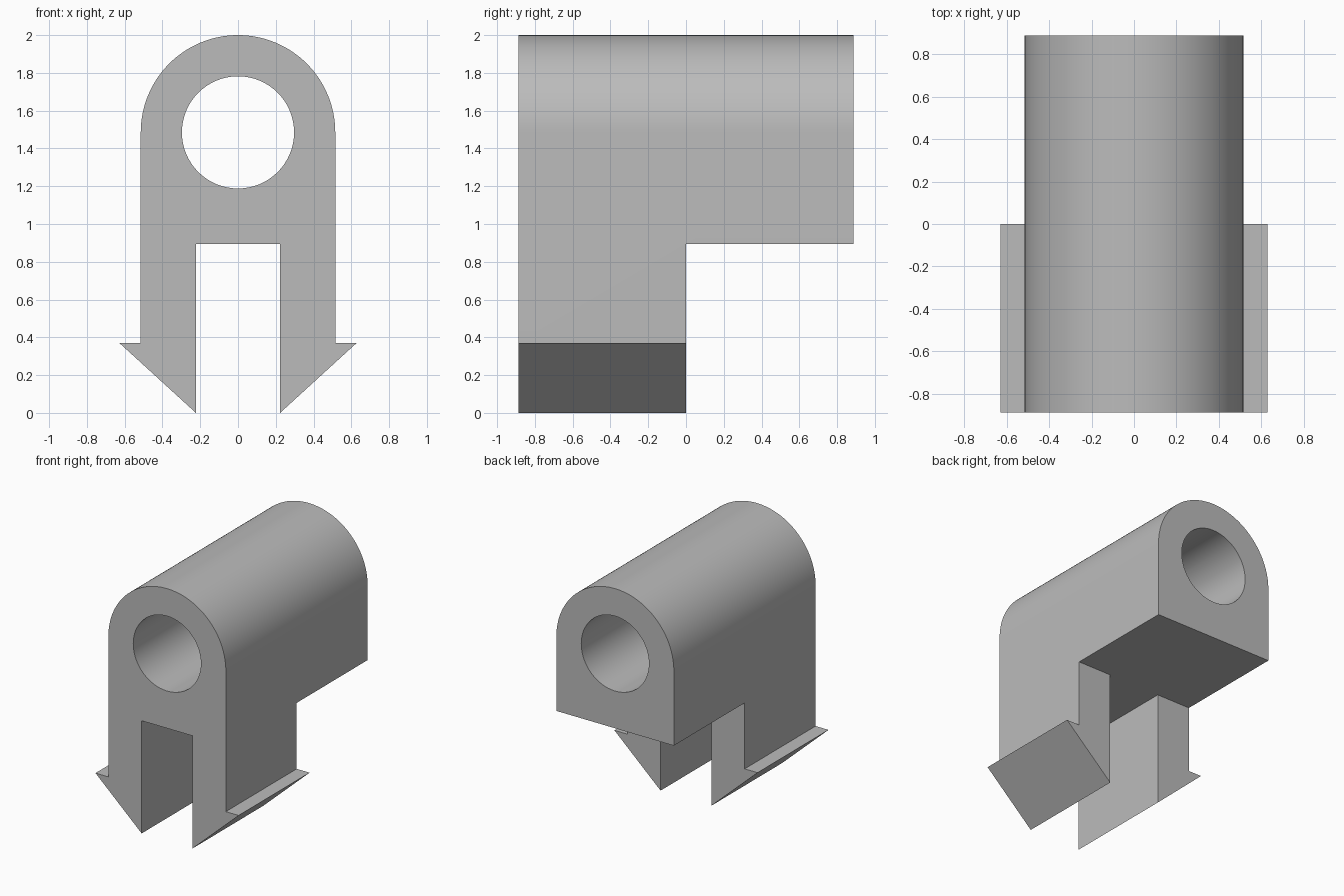
import bpy
import bmesh
from math import cos, sin, pi, radians

cube = bpy.data.objects.get("Cube")
if cube:
    bpy.data.objects.remove(cube, do_unlink=True)

HALF_DEPTH = 0.888
RADIUS, CENTRE_Z, BORE = 0.515, 1.485, 0.297
SLOT_X, SLOT_Z = 0.223, 0.893
BARB_X, BARB_Z = 0.628, 0.37

grey = bpy.data.materials.new("grey plastic")
grey.use_nodes = True
colour = (0.5, 0.5, 0.5, 1)
grey.diffuse_color = colour
grey.node_tree.nodes["Principled BSDF"].inputs["Base Color"].default_value = colour


def arc(radius, start, end, steps):
    """Points of an arc about the bore axis."""
    angles = [start + (end - start) * i / steps for i in range(steps + 1)]
    return [(radius * cos(a), CENTRE_Z + radius * sin(a)) for a in angles]


def prism(name, profile, y0, y1):
    """Extrude an x-z profile along y."""
    bm = bmesh.new()
    face = bm.faces.new([bm.verts.new((x, y0, z)) for x, z in profile])
    out = bmesh.ops.extrude_face_region(bm, geom=[face])
    moved = [v for v in out["geom"] if isinstance(v, bmesh.types.BMVert)]
    bmesh.ops.translate(bm, verts=moved, vec=(0, y1 - y0, 0))
    bmesh.ops.recalc_face_normals(bm, faces=bm.faces)
    mesh = bpy.data.meshes.new(name)
    bm.to_mesh(mesh)
    bm.free()
    mesh.materials.append(grey)
    obj = bpy.data.objects.new(name, mesh)
    bpy.context.collection.objects.link(obj)
    return obj


# Arched body with two barbed legs, as one continuous profile
right_leg = [(-RADIUS, BARB_Z), (-BARB_X, BARB_Z), (-SLOT_X, 0), (-SLOT_X, SLOT_Z)]
left_leg = [(-x, z) for x, z in reversed(right_leg)]
clip = prism("clip_body", arc(RADIUS, 0, pi, 64) + right_leg + left_leg,
             -HALF_DEPTH, HALF_DEPTH)

# Cutters: the round bore, and the space behind the legs
bore = prism("bore_cutter", arc(BORE, 0, 2 * pi, 64)[:-1], -1, 1)
rear = prism("rear_cutter", [(-1, -1), (1, -1), (1, SLOT_Z), (-1, SLOT_Z)], 0, 1)

bpy.ops.object.select_all(action="DESELECT")
clip.select_set(True)
bpy.context.view_layer.objects.active = clip
for cutter in (rear, bore):
    cutter.hide_render = True
    mod = clip.modifiers.new("cut", "BOOLEAN")
    mod.operation = "DIFFERENCE"
    mod.solver = "EXACT"
    mod.object = cutter
    bpy.ops.object.modifier_apply(modifier=mod.name)
    bpy.data.objects.remove(cutter, do_unlink=True)

bpy.ops.object.shade_smooth_by_angle(angle=radians(30))
